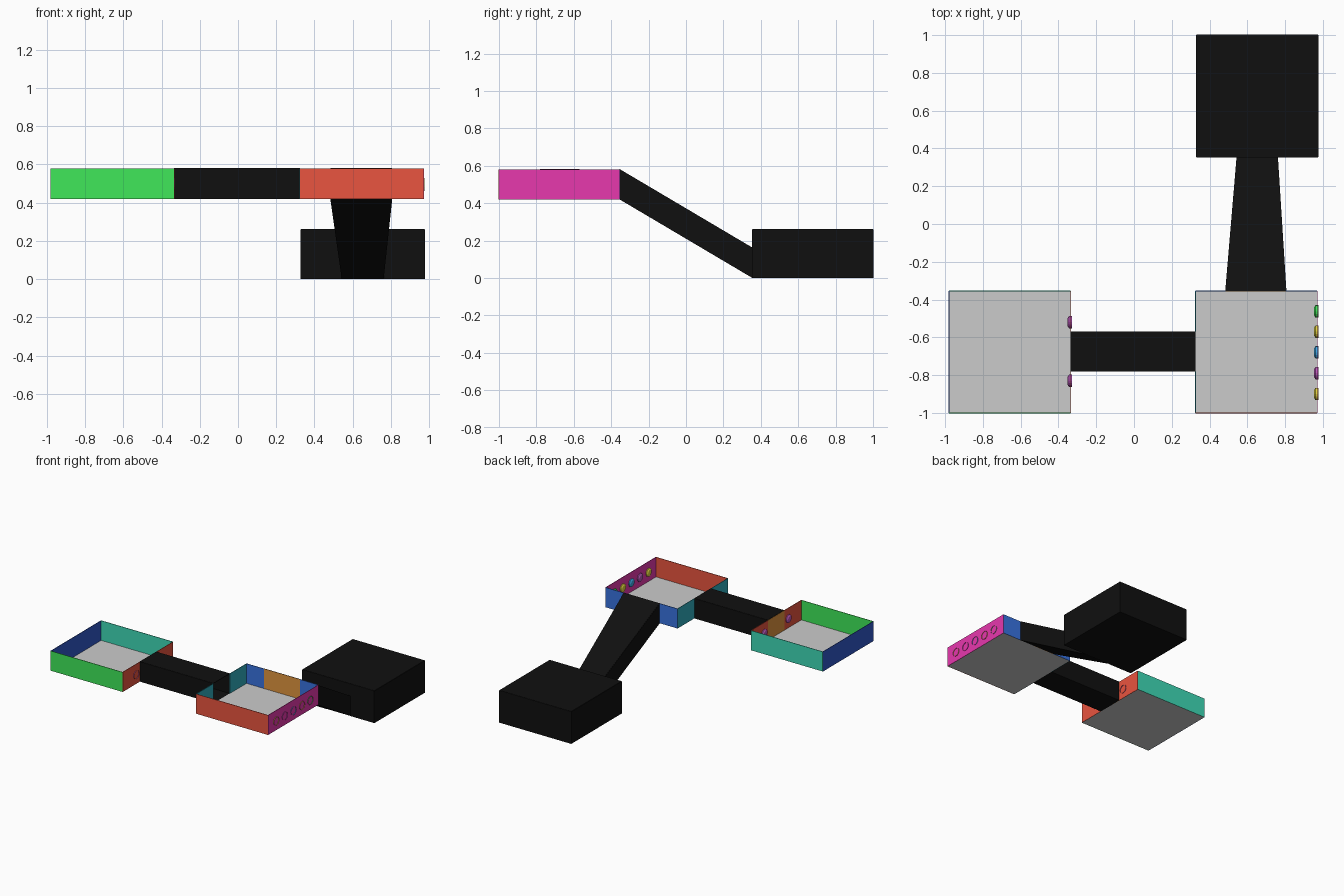
import bpy, math

if "Cube" in bpy.data.objects:
    bpy.data.objects.remove(bpy.data.objects["Cube"])

MATS = {}
COLORS = {
    "black": (0.005, 0.005, 0.005), "green": (0.05, 0.8, 0.1), "navy": (0.03, 0.1, 0.6),
    "mint": (0.05, 0.7, 0.47), "red": (0.82, 0.09, 0.05), "magenta": (0.8, 0.04, 0.42),
    "blue": (0.04, 0.17, 0.75), "teal": (0.03, 0.42, 0.52), "orange": (0.75, 0.3, 0.05),
    "yellow": (0.75, 0.65, 0.05), "sky": (0.05, 0.4, 0.8), "purple": (0.5, 0.1, 0.5),
    "floor": (0.78, 0.75, 0.78),
}


def material(name):
    if name not in MATS:
        MATS[name] = bpy.data.materials.new(name)
        MATS[name].diffuse_color = (*COLORS[name], 1)
    return MATS[name]


def make(name, verts, faces, color, thick=0.0):
    me = bpy.data.meshes.new(name)
    me.from_pydata(verts, [], faces)
    me.materials.append(material(color))
    ob = bpy.data.objects.new(name, me)
    bpy.context.collection.objects.link(ob)
    if thick:
        mod = ob.modifiers.new("thickness", "SOLIDIFY")
        mod.thickness = thick
        mod.offset = 0
    return ob


def panels(name, quads, color, thick=0.004):
    verts = [p for q in quads for p in q]
    faces = [tuple(range(4 * i, 4 * i + 4)) for i in range(len(quads))]
    return make(name, verts, faces, color, thick)


def upright(a, b, z0, z1):
    return [(*a, z0), (*b, z0), (*b, z1), (*a, z1)]


def flat(x0, x1, y0, y1, z):
    return [(x0, y0, z), (x1, y0, z), (x1, y1, z), (x0, y1, z)]


def split_wall(a, b, g0, g1, z0, z1):
    """Two wall pieces either side of a doorway g0-g1."""
    return [upright(a, g0, z0, z1), upright(g1, b, z0, z1)]


Z0, Z1 = 0.42, 0.58          # upper rooms
Y0, Y1 = -1.0, -0.355
C0, C1 = -0.78, -0.57        # corridor in y
T0, T1 = 0.485, 0.805        # ramp top in x
B0, B1 = 0.545, 0.76         # ramp bottom in x

# left room
L0, L1 = -0.98, -0.335
panels("left_room_floor", [flat(L0, L1, Y0, Y1, Z0)], "floor", 0)
panels("left_room_front_wall", [upright((L0, Y0), (L1, Y0), Z0, Z1)], "green")
panels("left_room_side_wall", [upright((L0, Y0), (L0, Y1), Z0, Z1)], "navy")
panels("left_room_back_wall", [upright((L0, Y1), (L1, Y1), Z0, Z1)], "mint")
panels("left_room_door_wall", split_wall((L1, Y0), (L1, Y1), (L1, C0), (L1, C1), Z0, Z1), "red")
panels("left_room_door", [upright((L1, C0), (L1, C1), Z0, Z1)], "orange")

# right room
R0, R1 = 0.325, 0.97
panels("right_room_floor", [flat(R0, R1, Y0, Y1, Z0)], "floor", 0)
panels("right_room_front_wall", [upright((R0, Y0), (R1, Y0), Z0, Z1)], "red")
panels("right_room_side_wall", [upright((R1, Y0), (R1, Y1), Z0, Z1)], "magenta")
panels("right_room_back_wall", split_wall((R0, Y1), (R1, Y1), (T0, Y1), (T1, Y1), Z0, Z1), "blue")
panels("right_room_door", [upright((T0, Y1), (T1, Y1), Z0, Z1)], "orange")
panels("right_room_inner_wall", split_wall((R0, Y0), (R0, Y1), (R0, C0), (R0, C1), Z0, Z1), "teal")

# level corridor between the two rooms
panels("corridor_shell", [upright((L1, C0), (R0, C0), Z0, Z1),
                          upright((L1, C1), (R0, C1), Z0, Z1),
                          flat(L1, R0, C0, C1, Z1)], "black")
panels("corridor_floor", [flat(L1, R0, C0, C1, Z0)], "black", 0)

# sloping tunnel down to the dark room
D, H = 0.355, 0.16
panels("ramp_shell",
       [[(t, Y1, Z0), (b, D, 0), (b, D, H), (t, Y1, Z1)] for t, b in ((T0, B0), (T1, B1))]
       + [[(T0, Y1, Z1), (T1, Y1, Z1), (B1, D, H), (B0, D, H)]], "black")
panels("ramp_floor", [[(T0, Y1, Z0), (T1, Y1, Z0), (B1, D, 0), (B0, D, 0)]], "black", 0)

# dark room with a doorway at the ramp foot
K0, K1, KH = 0.33, 0.975, 0.26
panels("dark_room_walls",
       split_wall((K0, D), (K1, D), (B0, D), (B1, D), 0, KH)
       + [upright((B0, D), (B1, D), H, KH),
          upright((K0, D), (K0, 1), 0, KH), upright((K1, D), (K1, 1), 0, KH),
          upright((K0, 1), (K1, 1), 0, KH)], "black")
panels("dark_room_ceiling", [flat(K0, K1, D, 1, KH)], "black")
panels("dark_room_floor", [flat(K0, K1, D, 1, 0)], "black", 0)


# round wall buttons: open at the back, facing into the room (-x)
def button(name, x, y, color, n=16):
    verts, faces = [], []
    for dx, r in ((0.006, 0.033), (-0.009, 0.033), (-0.016, 0.022)):
        for k in range(n):
            a = 2 * math.pi * k / n
            verts.append((x + dx, y + r * math.cos(a), 0.495 + r * math.sin(a)))
    for i in range(2):
        for k in range(n):
            p, q = i * n + k, i * n + (k + 1) % n
            faces.append((p, p + n, q + n, q))
    faces.append(tuple(reversed(range(2 * n, 3 * n))))
    make(name, verts, faces, color)


for i, (y, c) in enumerate(zip((-0.9, -0.79, -0.68, -0.57, -0.463),
                               ("yellow", "purple", "sky", "yellow", "green"))):
    button(f"right_room_button_{i + 1}", R1, y, c)
for i, y in enumerate((-0.83, -0.52)):
    button(f"left_room_button_{i + 1}", L1, y, "purple")

for m in bpy.data.materials:
    if m.users and not m.is_grease_pencil:
        m.use_nodes = True
        m.node_tree.nodes["Principled BSDF"].inputs["Base Color"].default_value = m.diffuse_color
